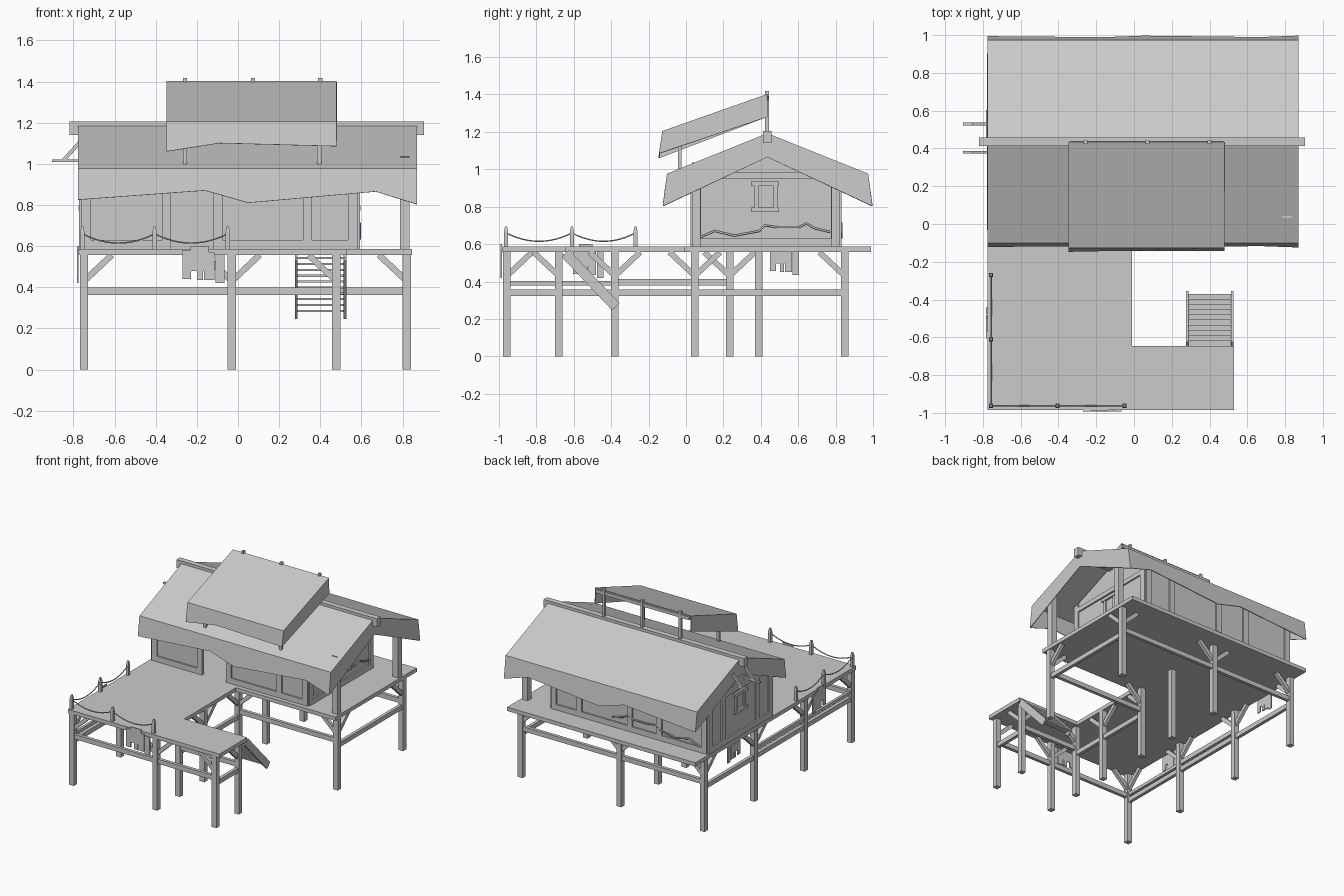
import bpy
import bmesh
import math
from mathutils import Vector, Matrix

old = bpy.data.objects.get("Cube")
if old:
    bpy.data.objects.remove(old)

grey = bpy.data.materials.new("plain grey")
grey.use_nodes = True
tone = (0.6, 0.6, 0.6, 1)
grey.diffuse_color = tone
grey.node_tree.nodes["Principled BSDF"].inputs["Base Color"].default_value = tone


def finish(name, bm):
    mesh = bpy.data.meshes.new(name)
    bmesh.ops.recalc_face_normals(bm, faces=bm.faces)
    bm.to_mesh(mesh)
    bm.free()
    mesh.materials.append(grey)
    ob = bpy.data.objects.new(name, mesh)
    bpy.context.collection.objects.link(ob)
    return ob


def box(bm, x0, x1, y0, y1, z0, z1):
    size = Matrix.Diagonal((x1 - x0, y1 - y0, z1 - z0, 1))
    mid = Matrix.Translation(((x0 + x1) / 2, (y0 + y1) / 2, (z0 + z1) / 2))
    bmesh.ops.create_cube(bm, size=1, matrix=mid @ size)


def bar(bm, a, b, wide, deep):
    """Straight timber between two points; deep lies in its vertical plane."""
    a, b = Vector(a), Vector(b)
    along = (b - a).normalized()
    side = along.cross(Vector((0, 0, 1)))
    side = side.normalized() if side.length > 1e-4 else Vector((1, 0, 0))
    turn = Matrix((side, along, side.cross(along))).transposed().to_4x4()
    size = Matrix.Diagonal((wide, (b - a).length, deep, 1))
    bmesh.ops.create_cube(bm, size=1, matrix=Matrix.Translation((a + b) / 2) @ turn @ size)


def prism(bm, points, shift):
    face = bm.faces.new([bm.verts.new(p) for p in points])
    new = bmesh.ops.extrude_face_region(bm, geom=[face])["geom"]
    bmesh.ops.translate(bm, vec=shift, verts=[v for v in new if isinstance(v, bmesh.types.BMVert)])


def cord(name, points, radius):
    data = bpy.data.curves.new(name, "CURVE")
    data.dimensions = "3D"
    data.bevel_depth = radius
    data.bevel_resolution = 1
    line = data.splines.new("POLY")
    line.points.add(len(points) - 1)
    for p, co in zip(line.points, points):
        p.co = (*co, 1)
    data.materials.append(grey)
    bpy.context.collection.objects.link(bpy.data.objects.new(name, data))


FLOOR, UNDER = 0.587, 0.557

# L-shaped deck with a landing arm
bm = bmesh.new()
outline = [(-.775, -.985), (.53, -.985), (.53, -.645), (-.01, -.645), (-.01, -.01),
           (.845, -.01), (.845, .99), (-.775, .99)]
prism(bm, [(x, y, UNDER) for x, y in outline], (0, 0, FLOOR - UNDER))
finish("deck", bm)

# Stilts, grouped by row
LEFT, MID, ARM, RIGHT = -.748, -.03, .478, .82
FRONT, LAND, TURN, HOUSE, BACK = -.958, -.68, -.38, .047, .848
rows = {LEFT: (FRONT, TURN, .233, BACK), MID: (FRONT, LAND, TURN, HOUSE, .388, BACK),
        ARM: (FRONT, LAND), RIGHT: (HOUSE, BACK)}
bm = bmesh.new()
for x, ys in rows.items():
    for y in ys:
        bar(bm, (x, y, 0), (x, y, UNDER), .04, .04)
finish("stilts", bm)

# Tie beams around the perimeter, and knee braces at their ends
spans = [((LEFT, FRONT), (MID, FRONT)), ((MID, FRONT), (ARM, FRONT)), ((ARM, FRONT), (ARM, LAND)),
         ((MID, LAND), (ARM, LAND)), ((MID, LAND), (MID, TURN)), ((MID, TURN), (MID, HOUSE)),
         ((MID, HOUSE), (RIGHT, HOUSE)), ((RIGHT, HOUSE), (RIGHT, BACK)), ((LEFT, BACK), (MID, BACK)),
         ((MID, BACK), (RIGHT, BACK)), ((LEFT, FRONT), (LEFT, TURN)), ((LEFT, TURN), (LEFT, .233)),
         ((LEFT, .233), (LEFT, BACK))]
ties, knees = bmesh.new(), bmesh.new()
for (ax, ay), (bx, by) in spans:
    z = .34 if ax == bx else .38
    bar(ties, (ax, ay, z), (bx, by, z), .025, .036)
    a, b = Vector((ax, ay, 0)), Vector((bx, by, 0))
    step = (b - a).normalized()
    corners = [(a, step), (b, -step)] if (b - a).length > .4 else [(b, -step)]
    for p, d in corners:
        bar(knees, p + Vector((0, 0, .43)), p + d * .135 + Vector((0, 0, UNDER)), .025, .03)
bar(ties, (LEFT, FRONT, .39), (LEFT, TURN, .39), .02, .025)
bar(ties, (LEFT, TURN, .397), (LEFT, .233, .397), .02, .035)
finish("tie_beams", ties)
finish("knee_braces", knees)

# Stair down from the landing
bm = bmesh.new()
top, foot = Vector((0, -.645, .55)), Vector((0, -.375, .265))
for x in (.283, .52):
    bar(bm, top + Vector((x, 0, 0)), foot + Vector((x, 0, 0)), .013, .055)
for i in range(10):
    p = top.lerp(foot, (i + .3) / 10)
    box(bm, .285, .52, p.y - .022, p.y + .022, p.z - .005, p.z + .005)
finish("stair", bm)

# Rope fence with tapered posts and sagging ropes
bm = bmesh.new()
EDGE, LIP = -.757, -.962
runs = [[(x, LIP) for x in (EDGE, -.405, -.05)], [(EDGE, y) for y in (LIP, -.61, -.27)]]
for r, run in enumerate(runs):
    for x, y in run[r:]:
        box(bm, x - .011, x + .011, y - .011, y + .011, FLOOR, .665)
        bmesh.ops.create_cone(bm, segments=4, radius1=.016, radius2=.008, depth=.03, cap_ends=True,
                              matrix=Matrix.Translation((x, y, .68)) @ Matrix.Rotation(math.pi / 4, 4, "Z"))
    for a, b in zip(run, run[1:]):
        pts = []
        for i in range(13):
            t = i / 12
            pts.append((a[0] + (b[0] - a[0]) * t, a[1] + (b[1] - a[1]) * t, .66 - .18 * t * (1 - t)))
        cord("fence_rope", pts, .004)
finish("fence_posts", bm)

# Cloths hung over the deck edge: start, width, top, bottom along the edge
cloths = [(0, .042, .58, .44), (.04, .09, .6, .48), (.07, .03, .57, .435), (.105, .05, .57, .435), (.16, .045, .56, .42)]
bm = bmesh.new()
for s, w, hi, lo in cloths:
    box(bm, -.27 + s, -.27 + s + w, -.993, -.985, lo, hi)
    box(bm, -.783, -.775, -.605 + s * .8, -.605 + (s + w) * .8, lo, hi)
    box(bm, -.783, -.775, .45 + s * .75, .45 + (s + w) * .75, lo + .015, min(hi, UNDER))
finish("hanging_cloths", bm)

# House walls: gables, back, and a front with an open doorway
X0, X1, Y0, Y1, TOP, RIDGE = -.76, .58, .035, .82, 1.01, .435
bm = bmesh.new()
gable = [(Y0, FLOOR), (Y1, FLOOR), (Y1, TOP), (RIDGE, 1.17), (Y0, TOP)]
for x in (X0, X1 - .02):
    prism(bm, [(x, y, z) for y, z in gable], (.02, 0, 0))
box(bm, X0, X1, Y1 - .02, Y1, FLOOR, TOP)
box(bm, X0, -.33, Y0, Y0 + .02, FLOOR, TOP)
box(bm, -.12, X1, Y0, Y0 + .02, FLOOR, TOP)
box(bm, -.33, -.12, Y0, Y0 + .02, .92, TOP)
finish("house_walls", bm)

# Wall framing
bm = bmesh.new()
P = .012
for x in (X0, -.37, -.12, .315, X1 - .045):
    box(bm, x, x + .045, Y0 - P, Y0, FLOOR, TOP)
    box(bm, x, x + .045, Y1, Y1 + P, FLOOR, TOP)
for y, a, b in ((Y0 - P, X0, -.33), (Y0 - P, -.12, X1), (Y1, X0, X1)):
    box(bm, a, b, y, y + P, FLOOR, .63)
for x in (X0 - P, X1):
    for y in (Y0, Y1 - .045):
        box(bm, x, x + P, y, y + .045, FLOOR, TOP)
    box(bm, x, x + P, Y0, Y1, FLOOR, .63)
    box(bm, x, x + P, Y0, Y1, .95, .985)
    # window frame with wide head and sill
    for y in (.365, .468):
        box(bm, x, x + P, y, y + .022, .79, .92)
    for z in (.772, .91):
        box(bm, x - .004, x + P + .004, .348, .498, z, z + .025)
for y in (.2, .62):
    box(bm, X0 - P, X0, y, y + .04, FLOOR, .95)
finish("wall_framing", bm)

# Wavy cords along the foot of the walls
wave = [(0, .635), (.12, .67), (.27, .645), (.46, .67), (.5, .7), (.6, .69), (.76, .69), (.82, .71), (.88, .685), (1, .665)]
cord("side_wavy_cord", [(X1 + P, .07 + .7 * t, z) for t, z in wave], .006)
cord("back_wavy_cord", [(-.7 + .75 * t, Y1 + P, z) for t, z in wave], .006)

# Porch posts and ridge beam
bm = bmesh.new()
for y in (.055, .8):
    bar(bm, (.81, y, FLOOR), (.81, y, 1.035), .047, .045)
finish("porch_posts", bm)
bm = bmesh.new()
box(bm, -.82, .905, .413, .457, 1.14, 1.205)
finish("ridge_beam", bm)

# Brackets on the side gable
bm = bmesh.new()
for y in (.38, .53):
    bar(bm, (X0, y, 1.015), (-.905, y, 1.015), .015, .014)
    bar(bm, (X0, y, 1.115), (-.85, y, 1.015), .015, .018)
finish("gable_brackets", bm)


def canopy(name, ridge, eave, low, hem, fall):
    """Sheet roof slope with hanging flaps at both ends and an uneven hem at the eave."""
    bm = bmesh.new()
    x0, x1 = hem[0][0], hem[-1][0]
    bottom = min(z for x, z in hem)
    drape = [bm.verts.new((x, eave[0] + (low - eave[0]) * (eave[1] - z) / (eave[1] - bottom), z)) for x, z in hem]
    r0, r1, e0, e1 = [bm.verts.new((x, *p)) for p in (ridge, eave) for x in (x0, x1)]
    d0, d1 = [bm.verts.new((x, ridge[0], ridge[1] - fall)) for x in (x0, x1)]
    bm.faces.new((r0, r1, e1, e0))
    bm.faces.new([e0, e1] + drape[::-1])
    bm.faces.new((r0, e0, drape[0], d0))
    bm.faces.new((r1, d1, drape[-1], e1))
    ob = finish(name, bm)
    sheet = ob.modifiers.new("sheet", "SOLIDIFY")
    sheet.thickness = .006
    sheet.offset = 0


# Main roof slopes and the raised canopy
hem = [(-.775, .825), (-.16, .87), (.05, .81), (.67, .865), (.868, .803)]
canopy("front_roof", (RIDGE, 1.19), (-.1, .975), -.122, hem, .125)
canopy("back_roof", (RIDGE, 1.19), (.972, .975), .995, hem, .125)
canopy("upper_canopy", (.435, 1.4), (-.125, 1.203), -.145, [(-.345, 1.06), (-.09, 1.1), (.478, 1.085)], .12)

# Posts carrying the raised canopy
bm = bmesh.new()
for x in (-.257, .072, .4):
    bar(bm, (x, .433, 1.14), (x, .433, 1.418), .02, .02)
for x in (-.257, .395):
    bar(bm, (x, -.033, .99), (x, -.033, 1.23), .02, .02)
bar(bm, (-.335, .433, 1.38), (.47, .433, 1.38), .015, .025)
finish("canopy_posts", bm)
